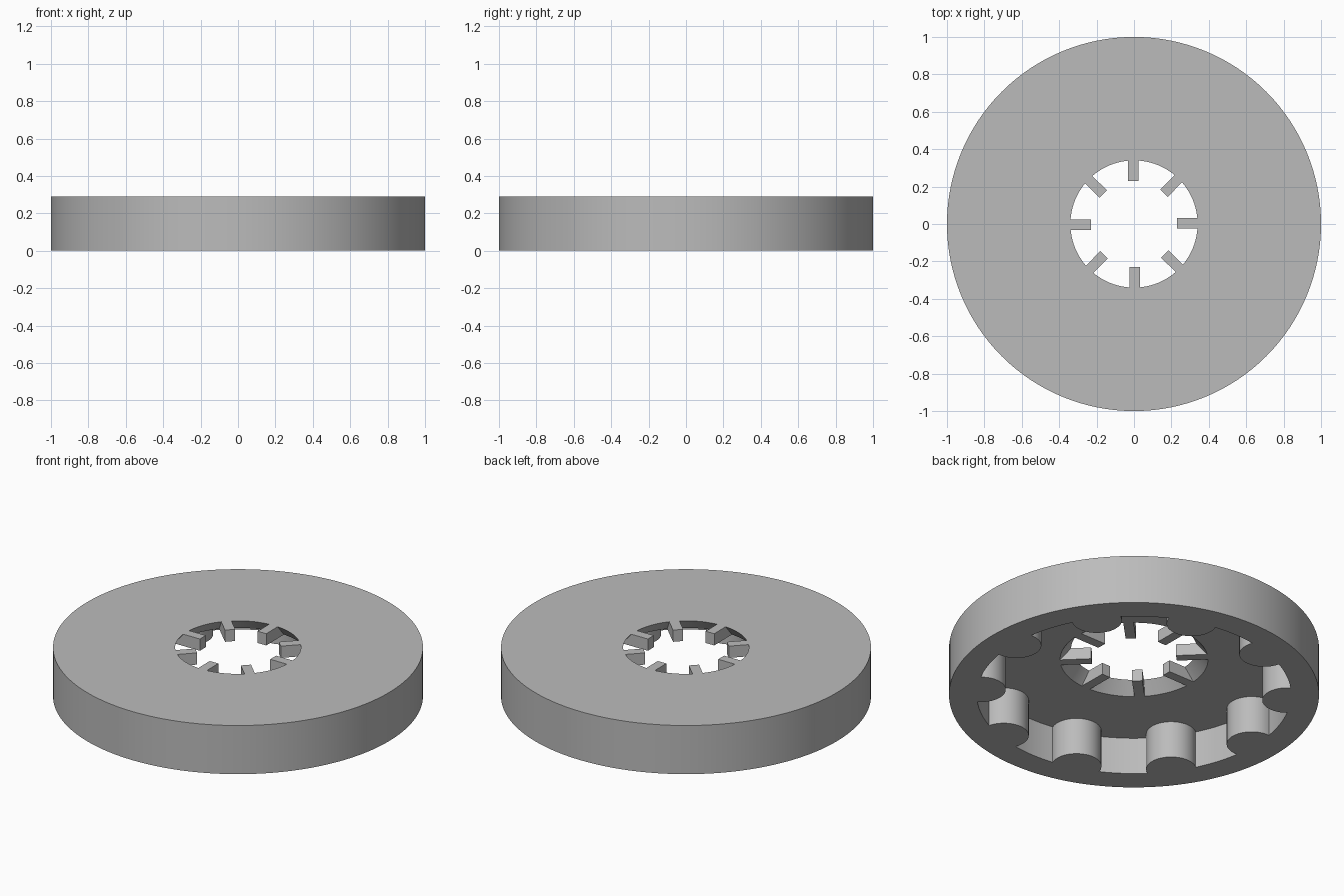
import bpy, bmesh
from math import sin, cos, pi, acos, radians

cube = bpy.data.objects.get("Cube")
if cube:
    bpy.data.objects.remove(cube)

HEIGHT, FLOOR = 0.29, 0.22           # overall height, underside of the top plate
RIM, LOBE_AT, LOBE_R = 0.85, 0.83, 0.135
LOBES, TEETH = 10, 8

grey = bpy.data.materials.new("plain grey")
grey.use_nodes = True
colour = (0.5, 0.5, 0.5, 1)
grey.diffuse_color = colour
grey.node_tree.nodes["Principled BSDF"].inputs["Base Color"].default_value = colour


def circle(r, n):
    return [(r * cos(2 * pi * i / n), r * sin(2 * pi * i / n)) for i in range(n)]


def loft(name, low, high, z0, z1):
    """Solid between two outlines with matching points."""
    bm = bmesh.new()
    a = [bm.verts.new((x, y, z0)) for x, y in low]
    b = [bm.verts.new((x, y, z1)) for x, y in high]
    n = len(a)
    bm.faces.new(a[::-1])
    bm.faces.new(b)
    for i in range(n):
        j = (i + 1) % n
        bm.faces.new((a[i], a[j], b[j], b[i]))
    bmesh.ops.recalc_face_normals(bm, faces=bm.faces)
    mesh = bpy.data.meshes.new(name)
    bm.to_mesh(mesh)
    bm.free()
    mesh.materials.append(grey)
    ob = bpy.data.objects.new(name, mesh)
    bpy.context.collection.objects.link(ob)
    return ob


def cut(target, cutter):
    mod = target.modifiers.new(cutter.name, 'BOOLEAN')
    mod.operation, mod.solver, mod.object = 'DIFFERENCE', 'EXACT', cutter
    bpy.context.view_layer.objects.active = target
    bpy.ops.object.modifier_apply(modifier=mod.name)
    bpy.data.objects.remove(cutter)


def recess_outline():
    """Round wall interrupted by rounded lobes pointing inwards."""
    pts = []
    half = acos((RIM**2 - LOBE_AT**2 - LOBE_R**2) / (2 * LOBE_AT * LOBE_R))
    side = acos((LOBE_AT + LOBE_R * cos(half)) / RIM)
    step = 2 * pi / LOBES
    for k in range(LOBES):
        mid = k * step
        for i in range(25):
            a = mid - half - (2 * pi - 2 * half) * i / 24
            pts.append((LOBE_AT * cos(mid) + LOBE_R * cos(a),
                        LOBE_AT * sin(mid) + LOBE_R * sin(a)))
        for i in range(1, 8):
            a = mid + side + (step - 2 * side) * i / 8
            pts.append((RIM * cos(a), RIM * sin(a)))
    return pts


# Disc with a lobed recess below and a tapered centre hole
disc = loft("disc_body", circle(1, 128), circle(1, 128), 0, HEIGHT)
outline = recess_outline()
cut(disc, loft("recess_cutter", outline, outline, -0.1, FLOOR))
slope = 0.06 / (HEIGHT - FLOOR)
cut(disc, loft("hole_cutter", circle(0.40 + 0.05 * slope, 96),
               circle(0.34 - 0.05 * slope, 96), FLOOR - 0.05, HEIGHT + 0.05))

# Teeth around the centre hole
for k in range(TEETH):
    w = 0.028
    tooth = loft(f"tooth_{k + 1}",
                 [(0.23, -w), (0.402, -w), (0.402, w), (0.23, w)],
                 [(0.23, -w), (0.342, -w), (0.342, w), (0.23, w)], FLOOR, HEIGHT)
    tooth.rotation_euler.z = 2 * pi * k / TEETH + radians(0.7)

# Smooth curved walls, sharp rims
bpy.ops.object.select_all(action='DESELECT')
disc.select_set(True)
bpy.context.view_layer.objects.active = disc
bpy.ops.object.shade_smooth_by_angle(angle=radians(30))
